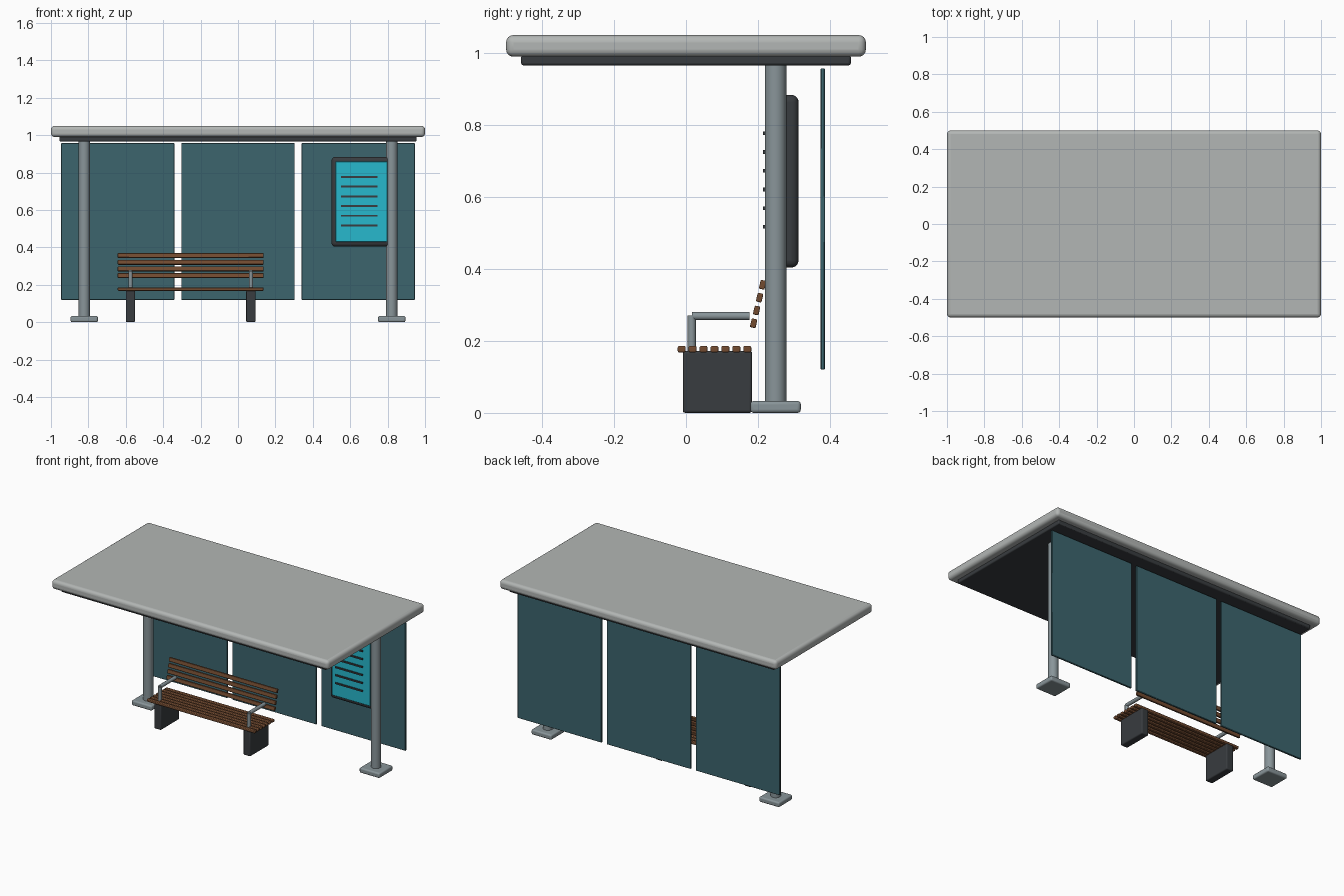
import bpy, math
from mathutils import Vector

if "Cube" in bpy.data.objects:
    bpy.data.objects.remove(bpy.data.objects["Cube"])


def material(name, rgb):
    m = bpy.data.materials.new(name)
    m.diffuse_color = (*rgb, 1)
    m.use_nodes = True
    m.node_tree.nodes["Principled BSDF"].inputs["Base Color"].default_value = m.diffuse_color
    return m


ROOF = material("roof_grey", (0.45, 0.47, 0.46))
STEEL = material("steel", (0.25, 0.30, 0.32))
DARK = material("dark_metal", (0.04, 0.045, 0.05))
GLASS = material("teal_glass", (0.045, 0.13, 0.155))
CYAN = material("screen_cyan", (0.02, 0.48, 0.61))
WOOD = material("wood", (0.17, 0.07, 0.03))


def finish(o, name, mat):
    o.name = name
    o.data.materials.append(mat)
    bpy.ops.object.shade_smooth_by_angle(angle=math.radians(40))
    return o


def box(name, lo, hi, mat, bevel=0.0, segments=3, tilt=0.0):
    lo, hi = Vector(lo), Vector(hi)
    bpy.ops.mesh.primitive_cube_add(size=1, location=(lo + hi) / 2)
    o = bpy.context.object
    o.scale = hi - lo
    bpy.ops.object.transform_apply(location=False, rotation=False, scale=True)
    o.rotation_euler.x = tilt
    if bevel:
        b = o.modifiers.new("bevel", 'BEVEL')
        b.width, b.segments = bevel, segments
    return finish(o, name, mat)


def tube(name, a, b, r, mat, sides=24):
    a, b = Vector(a), Vector(b)
    bpy.ops.mesh.primitive_cylinder_add(vertices=sides, radius=r, depth=(b - a).length,
                                        location=(a + b) / 2)
    o = bpy.context.object
    o.rotation_euler = (b - a).to_track_quat('Z', 'Y').to_euler()
    return finish(o, name, mat)


# Roof slab and the dark underside tray
box("roof", (-1, -0.5, 0.99), (1, 0.5, 1.05), ROOF, 0.02, 4)
box("roof_underside", (-0.955, -0.458, 0.966), (0.955, 0.458, 0.995), DARK, 0.006, 2)

# Posts with base plates
for side, s in (("left", -1), ("right", 1)):
    x = s * 0.822
    tube(side + "_post", (x, 0.249, 0.01), (x, 0.249, 0.97), 0.03, STEEL, 32)
    box(side + "_base_plate", (x - 0.073, 0.179, 0), (x + 0.073, 0.319, 0.033), STEEL, 0.009)

# Rear glass panels
for i in (-1, 0, 1):
    x = i * 0.643
    box(f"glass_panel_{i + 2}", (x - 0.303, 0.374, 0.12), (x + 0.303, 0.386, 0.957), GLASS, 0.002, 1)

# Timetable display
box("display_frame", (0.50, 0.228, 0.404), (0.82, 0.313, 0.884), DARK, 0.02, 4)
box("display_screen", (0.522, 0.221, 0.43), (0.798, 0.24, 0.858), CYAN, 0.003, 2)
for i in range(6):
    z = 0.517 + i * 0.052
    box(f"timetable_line_{i + 1}", (0.55, 0.214, z - 0.005), (0.746, 0.224, z + 0.005), DARK)

# Bench slats
BX, HALF = -0.253, 0.39
for i in range(7):
    y = -0.012 + i * 0.0304
    box(f"seat_slat_{i + 1}", (BX - HALF, y - 0.011, 0.168), (BX + HALF, y + 0.011, 0.186),
        WOOD, 0.004, 2)
for i in range(4):
    y, z = 0.188 + i * 0.0083, 0.249 + i * 0.0357
    box(f"back_slat_{i + 1}", (BX - HALF, y - 0.008, z - 0.0125), (BX + HALF, y + 0.008, z + 0.0125),
        WOOD, 0.003, 2, math.radians(-13))

# Bench legs and armrests
for side, s in (("left", -1), ("right", 1)):
    x = BX + s * 0.322
    box(side + "_bench_leg", (x - 0.025, -0.009, 0), (x + 0.025, 0.184, 0.172), DARK, 0.007)
    tube(side + "_arm_upright", (x, 0.016, 0.168), (x, 0.016, 0.27), 0.0115, STEEL, 16)
    tube(side + "_armrest", (x, 0.016, 0.269), (x, 0.176, 0.269), 0.0115, STEEL, 16)
